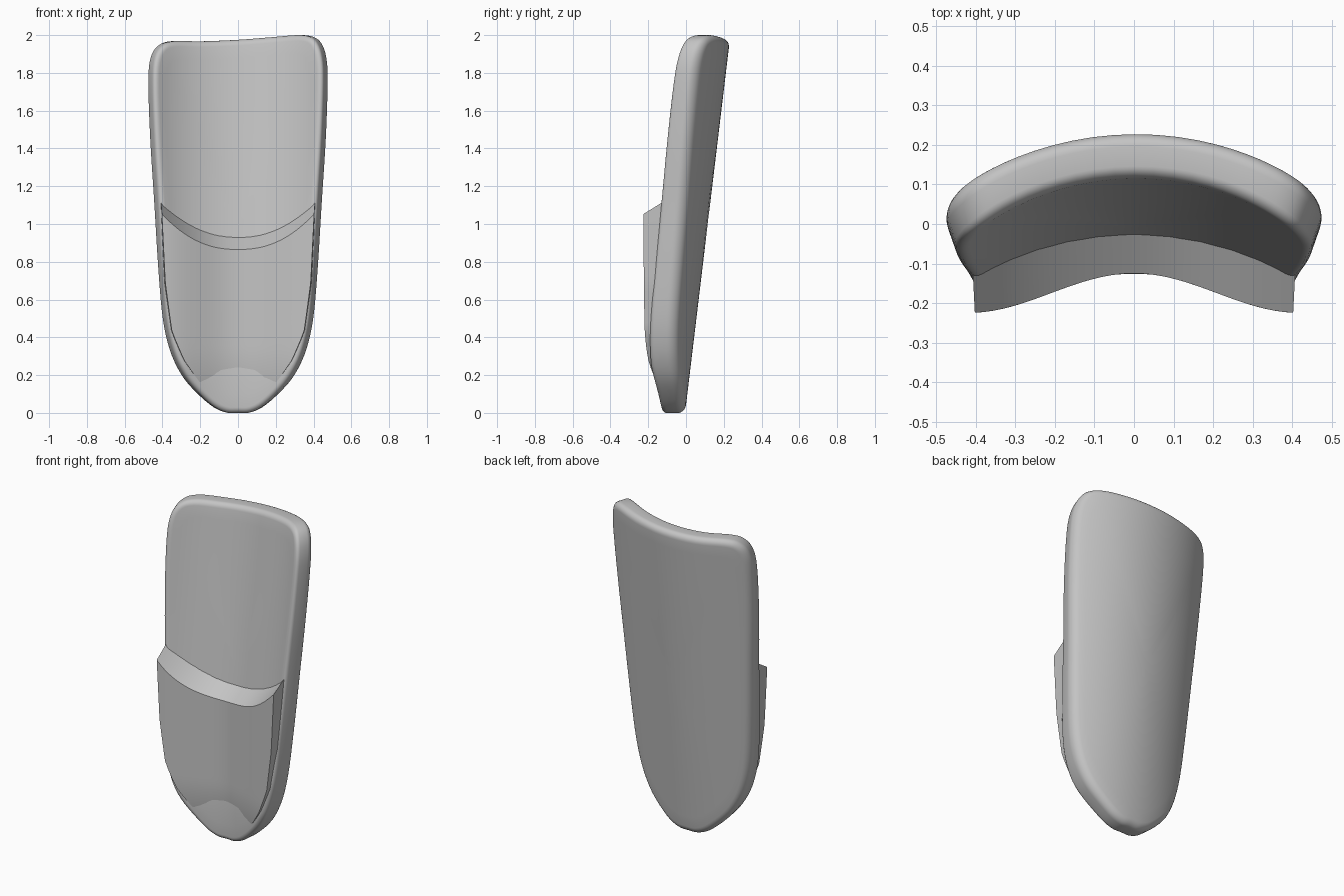
import bpy, bmesh, math
from mathutils import Vector

cube = bpy.data.objects.get("Cube")
if cube:
    bpy.data.objects.remove(cube)

grey = bpy.data.materials.new("plain grey")
grey.use_nodes = True
colour = (0.55, 0.55, 0.55, 1)
grey.diffuse_color = colour
grey.node_tree.nodes["Principled BSDF"].inputs["Base Color"].default_value = colour


def finish(bm, name, angle):
    bmesh.ops.recalc_face_normals(bm, faces=bm.faces)
    mesh = bpy.data.meshes.new(name)
    bm.to_mesh(mesh)
    bm.free()
    obj = bpy.data.objects.new(name, mesh)
    bpy.context.collection.objects.link(obj)
    mesh.materials.append(grey)
    bpy.ops.object.select_all(action="DESELECT")
    obj.select_set(True)
    bpy.context.view_layer.objects.active = obj
    bpy.ops.object.shade_smooth_by_angle(angle=math.radians(angle))


def smooth_loop(points, steps):
    """Closed curve passing through the points."""
    pts, n, out = [Vector(p) for p in points], len(points), []
    for i in range(n):
        a, b, c, d = (pts[(i + k) % n] for k in (-1, 0, 1, 2))
        for s in range(steps):
            t = s / steps
            out.append(0.5 * (2 * b + (c - a) * t + (2 * a - 5 * b + 4 * c - d) * t * t
                              + (3 * b - a - 3 * c + d) * t ** 3))
    return out


def thickness(z):
    return 0.152 - 0.02 * z - 0.03 * max(0, 1 - z / 0.25)


def plate_y(x, z, t):
    """Leaning, arched plate: t runs from 0 at the back to 1 at the front."""
    return 0.12 * z - 0.005 - (0.75 - math.sqrt(0.5625 - x * x)) - thickness(z) * t


# Curved plate: the outline is swept through a rounded rim, then closed inwards
flank = [(0.07, 0.004), (0.15, 0.045), (0.26, 0.15), (0.325, 0.25), (0.37, 0.37),
         (0.4, 0.53), (0.422, 0.8), (0.44, 1.1), (0.462, 1.45), (0.472, 1.75)]
crown = [(0.465, 1.88), (0.44, 1.955), (0.4, 1.99), (0.33, 2.0), (0.2, 1.99), (0, 1.975),
         (-0.2, 1.967), (-0.35, 1.968), (-0.42, 1.945), (-0.46, 1.88)]
outline = smooth_loop(flank + crown + [(-x, z) for x, z in reversed(flank)] + [(0, 0)], 4)
count = len(outline)
normals = []
for i in range(count):
    d = (outline[(i + 1) % count] - outline[i - 1]).normalized()
    normals.append(Vector((-d.y, d.x)))

radius, depth, arc, front_size = 0.04, 0.32, 6, 0.75
scales = (0.08, 0.25, 0.45, 0.65, 0.82, 0.93)
rim = []
for k in range(arc + 1):
    a = math.pi / 2 * k / arc
    rim.append((depth * (1 - math.cos(a)), radius * (1 - math.sin(a))))
sections = [(0, radius, s) for s in scales] + [(t, i, 1) for t, i in rim]
sections += [(1 - t * front_size, i * front_size, 1) for t, i in reversed(rim)]
sections += [(1, radius * front_size, s) for s in reversed(scales)]

bm = bmesh.new()
rings = []
middle = Vector((0, 1))
for t, inset, scale in sections:
    ring = []
    for p, n in zip(outline, normals):
        q = middle + (p + n * inset - middle) * scale
        ring.append(bm.verts.new((q.x * (1.03 - 0.09 * t), plate_y(q.x, q.y, t), q.y)))
    rings.append(ring)
for a, b in zip(rings, rings[1:]):
    for i in range(count):
        j = (i + 1) % count
        bm.faces.new((a[i], a[j], b[j], b[i]))
bm.faces.new(rings[0])
bm.faces.new(rings[-1])
finish(bm, "curved_plate", 40)

# Raised lower pad: upright front with a dipping, sloped upper ledge
widths = [(0.1, 0.1), (0.17, 0.2), (0.3, 0.285), (0.45, 0.35), (0.7, 0.385), (1.05, 0.403)]


def pad_width(z):
    for (z0, w0), (z1, w1) in zip(widths, widths[1:]):
        if z <= z1 + 1e-6:
            return w0 + (w1 - w0) * (z - z0) / (z1 - z0)


rows, cols = 24, 32
bm = bmesh.new()
front, back = [], []
for r in range(rows + 1):
    v = r / rows
    level = 0.1 + 0.95 * v
    front.append([])
    back.append([])
    for c in range(cols + 1):
        x = (2 * c / cols - 1) * pad_width(level)
        top = 0.865 + 0.185 * (abs(x) / 0.4) ** 2.3
        z = 0.1 + v * (top - 0.1)
        y = -0.125 - 0.05 * (1 - math.cos(math.pi * x / 0.42))
        y += 0.03 * max(0, (0.35 - z) / 0.25) ** 2
        front[-1].append(bm.verts.new((x, y, z)))
        zb = z + 0.1 * v ** 8
        back[-1].append(bm.verts.new((x * 1.02, plate_y(x, zb, 1) + 0.05, zb)))
for grid in (front, back):
    for r in range(rows):
        for c in range(cols):
            bm.faces.new((grid[r][c], grid[r][c + 1], grid[r + 1][c + 1], grid[r + 1][c]))
for r in range(rows):
    for c in (0, cols):
        bm.faces.new((front[r][c], front[r + 1][c], back[r + 1][c], back[r][c]))
for c in range(cols):
    for r in (0, rows):
        bm.faces.new((front[r][c], front[r][c + 1], back[r][c + 1], back[r][c]))
finish(bm, "raised_lower_pad", 30)
